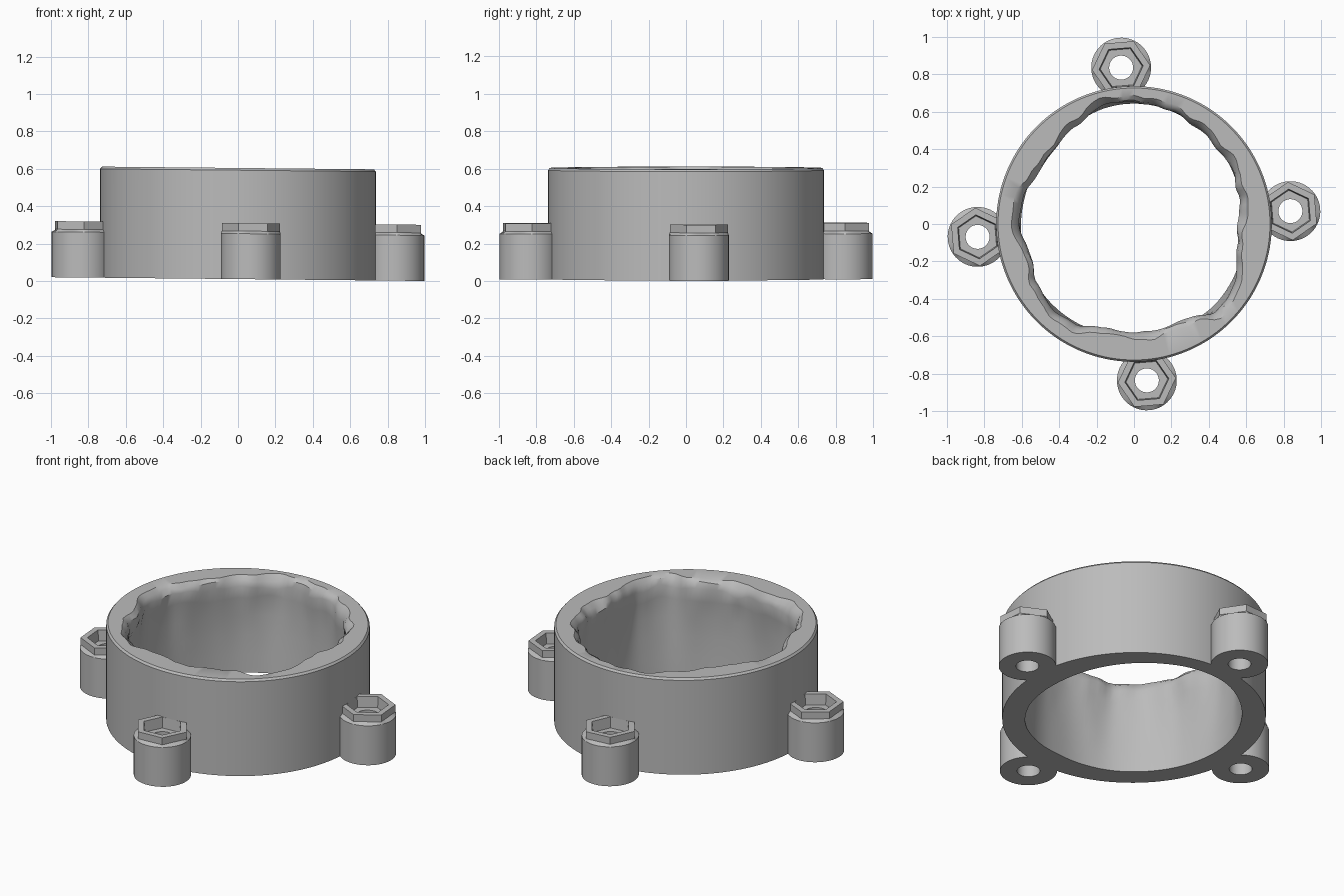
import bpy
import bmesh
import math
from mathutils import Vector, noise

cube = bpy.data.objects.get("Cube")
if cube:
    bpy.data.objects.remove(cube, do_unlink=True)

grey = bpy.data.materials.new("plain_grey")
grey.use_nodes = True
grey.diffuse_color = (0.5, 0.5, 0.5, 1)
grey.node_tree.nodes["Principled BSDF"].inputs["Base Color"].default_value = (0.5, 0.5, 0.5, 1)


def lathe(name, rows, sides, centre=(0, 0), turn=0.0, angle=35):
    """Sweep a closed profile; every row maps an angle to (radius, height)."""
    bm = bmesh.new()
    loops = []
    for row in rows:
        loop = []
        for i in range(sides):
            a = math.tau * i / sides
            r, z = row(a)
            x = centre[0] + r * math.cos(a + turn)
            y = centre[1] + r * math.sin(a + turn)
            # the whole piece leans very slightly towards +x
            loop.append(bm.verts.new((x, y, z + 0.01 * (1 - x))))
        loops.append(loop)
    for k, low in enumerate(loops):
        high = loops[(k + 1) % len(loops)]
        for i in range(sides):
            j = (i + 1) % sides
            bm.faces.new((low[i], low[j], high[j], high[i]))
    bmesh.ops.recalc_face_normals(bm, faces=bm.faces)
    mesh = bpy.data.meshes.new(name)
    bm.to_mesh(mesh)
    bm.free()
    mesh.materials.append(grey)
    obj = bpy.data.objects.new(name, mesh)
    bpy.context.collection.objects.link(obj)
    bpy.ops.object.select_all(action="DESELECT")
    obj.select_set(True)
    bpy.context.view_layer.objects.active = obj
    bpy.ops.object.shade_smooth_by_angle(angle=math.radians(angle))
    return obj


def circle(r, z):
    return lambda a: (r, z)


def hexagon(corner, z):
    def row(a):
        off = a % (math.pi / 3) - math.pi / 6
        return corner * math.cos(math.pi / 6) / math.cos(off), z
    return row


# Inner opening radius, one value every 15 degrees from +x
OPENING = [.555, .58, .605, .60, .61, .64, .65, .655, .61, .58, .575, .61,
           .615, .58, .60, .63, .62, .575, .58, .58, .575, .64, .625, .565]
COUNT = len(OPENING)


def opening(a):
    t = a / math.tau * COUNT
    i = int(t)
    f = t - i
    f = f * f * (3 - 2 * f)
    return OPENING[i % COUNT] * (1 - f) + OPENING[(i + 1) % COUNT] * f


def soft_opening(a):
    steps = [opening((a + math.radians(d)) % math.tau) for d in range(-30, 31, 6)]
    return sum(steps) / len(steps)


def rough(a, layer, scale=7):
    return noise.noise(Vector((scale * math.cos(a), scale * math.sin(a), layer)))


def wall(blend, out, z, bump=0.0, dip=0.0):
    """Row of the moulded inside: blend of soft and ragged outline."""
    def row(a):
        r = soft_opening(a) * (1 - blend) + opening(a) * blend
        r += out + bump * rough(a, z * 9)
        return min(r, 0.705), z + dip * rough(a, z * 9 + 4, 5)
    return row


# Ring body: turned outside, moulded irregular inside with a ragged lip
OUTER = 0.737
lathe("ring_body", [
    circle(OUTER, 0),
    circle(OUTER, 0.582),
    circle(OUTER - 0.01, 0.594),
    wall(1, 0.035, 0.594, 0.025),
    wall(1, 0.012, 0.570, 0.025, 0.02),
    wall(1, 0.000, 0.535, 0.015, 0.04),
    wall(0.9, 0.008, 0.46, 0.008, 0.03),
    wall(0.6, 0.014, 0.35),
    wall(0.4, 0.014, 0.23),
    wall(0.2, 0.010, 0.11),
    wall(0.1, 0.006, 0),
], 144)

# Four lugs, each with a through hole and a hexagonal nut pocket
LUG_REACH = 0.839
for n, side in enumerate(("left", "back", "right", "front")):
    a = math.radians(4.7 + 90 * n)
    centre = (LUG_REACH * math.cos(a), LUG_REACH * math.sin(a))
    lathe(side + "_lug", [
        circle(0.064, 0),
        circle(0.16, 0),
        circle(0.16, 0.243),
        hexagon(0.156, 0.257),
        hexagon(0.156, 0.300),
        hexagon(0.118, 0.300),
        hexagon(0.112, 0.235),
        circle(0.064, 0.235),
    ], 48, centre, a + math.pi / 2, 30)
